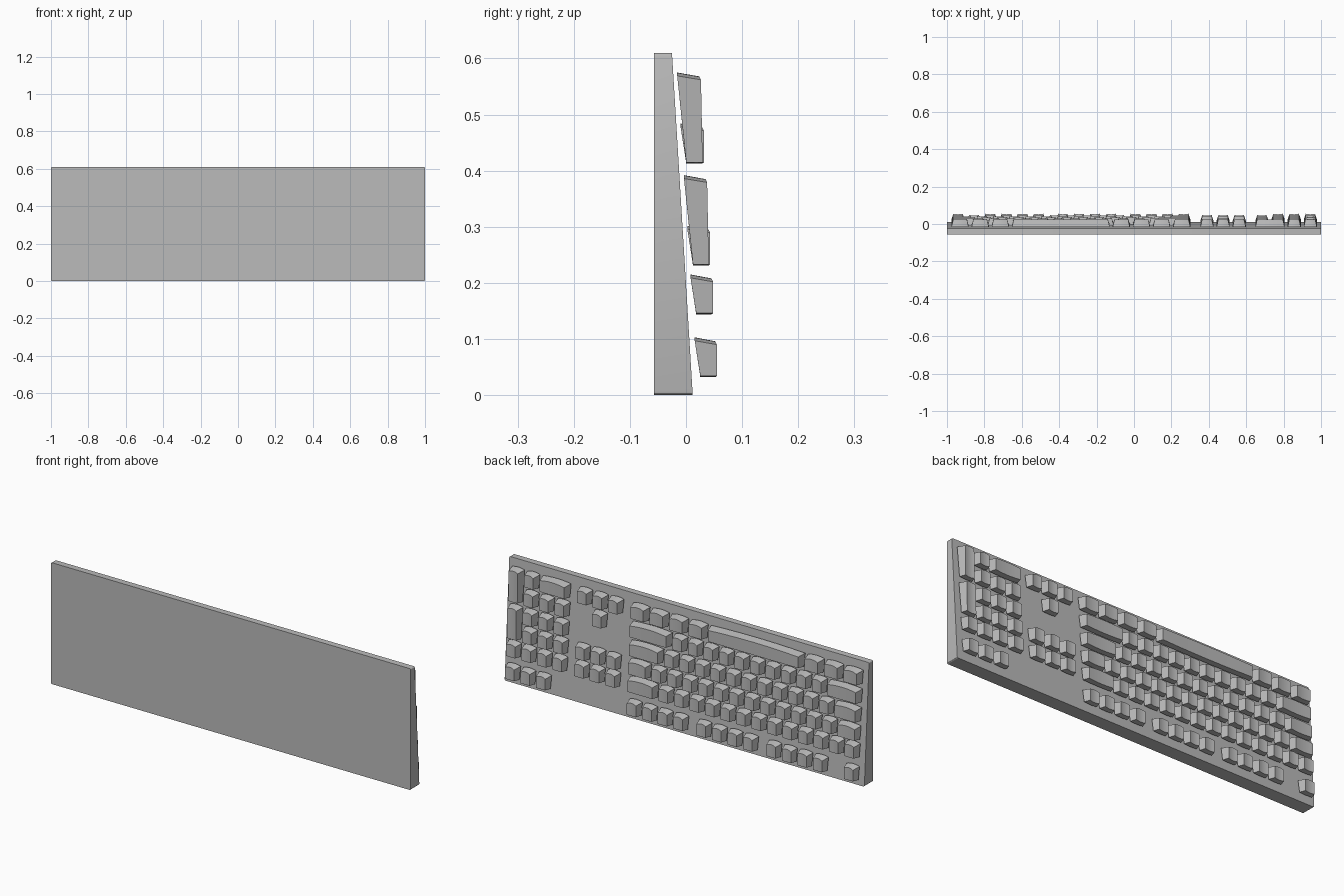
import bpy
import bmesh
import math

cube = bpy.data.objects.get("Cube")
if cube:
    bpy.data.objects.remove(cube, do_unlink=True)

grey = bpy.data.materials.new("plain_grey")
grey.use_nodes = True
colour = (0.5, 0.5, 0.5, 1)
grey.diffuse_color = colour
grey.node_tree.nodes["Principled BSDF"].inputs["Base Color"].default_value = colour

U = 0.0862          # horizontal key pitch
GAP = 0.016         # space between neighbouring keys
KEY = 0.071         # key size along z
SEG = 6             # steps across each bowed key
MAIN, NAV, PAD = -0.984, 0.347, 0.641
ROW_TOP = [0.103, 0.215, 0.302, 0.392, 0.484, 0.575]


def finish(bm, name):
    bmesh.ops.recalc_face_normals(bm, faces=bm.faces)
    mesh = bpy.data.meshes.new(name)
    bm.to_mesh(mesh)
    bm.free()
    mesh.materials.append(grey)
    obj = bpy.data.objects.new(name, mesh)
    bpy.context.scene.collection.objects.link(obj)
    bpy.ops.object.select_all(action="DESELECT")
    obj.select_set(True)
    bpy.context.view_layer.objects.active = obj
    bpy.ops.object.shade_smooth_by_angle(angle=math.radians(30))
    return obj


def add_key(bm, left, units, row, rows=1):
    """Tapered cap with a dished top and bowed ends, swept across x."""
    top = ROW_TOP[row]
    low = ROW_TOP[row - rows + 1] - KEY
    base_y = 0.0223 - 0.066 * top
    cap_y = 0.055 - 0.06 * (top - ROW_TOP[0])
    extra = 0.003 * (rows - 1)
    half = (units * U - GAP) / 2
    mid = left + units * U / 2
    loops = []
    for i in range(SEG + 1):
        t = 2 * i / SEG - 1
        bow = 1 - t * t
        dish = 0.003 * bow
        xb, xt = mid + t * half, mid + t * (half - 0.010)
        up, down = top - 0.006 + 0.006 * bow, low + 0.002 - 0.002 * bow
        section = [(xb, base_y, up),
                   (xt, cap_y - dish, up - 0.007),
                   (xt, cap_y + extra - dish, down),
                   (xb, base_y + 0.010 + 2 * extra, down)]
        loops.append([bm.verts.new(p) for p in section])
    for a, b in zip(loops, loops[1:]):
        for j in range(4):
            k = (j + 1) % 4
            bm.faces.new((a[j], a[k], b[k], b[j]))
    bm.faces.new(loops[0])
    bm.faces.new(loops[-1])


def key_row(name, start, row, widths):
    """Negative widths are empty spaces."""
    bm = bmesh.new()
    x = start
    for w in widths:
        if w > 0:
            add_key(bm, x, w, row)
        x += abs(w) * U
    finish(bm, name)


# Wedge-shaped case
bm = bmesh.new()
profile = [(-0.057, 0), (0.012, 0), (-0.025, 0.61), (-0.057, 0.61)]
ends = [[bm.verts.new((x, y, z)) for y, z in profile] for x in (-1, 1)]
for j in range(4):
    k = (j + 1) % 4
    bm.faces.new((ends[0][j], ends[0][k], ends[1][k], ends[1][j]))
for end in ends:
    bm.faces.new(end)
# Rounded outer corners
corners = [e for e in bm.edges
           if abs(e.verts[0].co.z - e.verts[1].co.z) < 0.001
           and abs(e.verts[0].co.x - e.verts[1].co.x) < 0.001]
bmesh.ops.bevel(bm, geom=corners, offset=0.007, segments=3, profile=0.5, affect="EDGES")
finish(bm, "case")

# Main block, from the function keys to the space bar
four = [1] * 4
main_rows = {
    "function_keys": [1, -1] + four + [-0.5] + four + [-0.5] + four,
    "number_keys": [1] * 13 + [2],
    "upper_letter_keys": [1.5] + [1] * 12 + [1.5],
    "middle_letter_keys": [1.75] + [1] * 11 + [2.25],
    "lower_letter_keys": [2.25] + [1] * 10 + [2.75],
    "space_bar_keys": [1.25] * 3 + [6.25] + [1.25] * 4,
}
for row, (name, widths) in enumerate(main_rows.items()):
    key_row(name, MAIN, row, widths)

# Navigation and arrow keys
key_row("upper_navigation_keys", NAV, 1, [1] * 3)
key_row("lower_navigation_keys", NAV, 2, [1] * 3)
key_row("up_arrow_key", NAV, 4, [-1, 1])
key_row("side_arrow_keys", NAV, 5, [1] * 3)

# Number pad
key_row("media_keys", PAD, 0, [-1, 1, 1, 1])
key_row("pad_operator_keys", PAD, 1, four)
for row, name in ((2, "upper"), (3, "middle"), (4, "lower")):
    key_row(f"pad_{name}_keys", PAD, row, [1] * 3)
key_row("pad_bottom_keys", PAD, 5, [2, 1])
for row, name in ((3, "pad_plus_key"), (5, "pad_enter_key")):
    bm = bmesh.new()
    add_key(bm, PAD + 3 * U, 1, row, rows=2)
    finish(bm, name)
